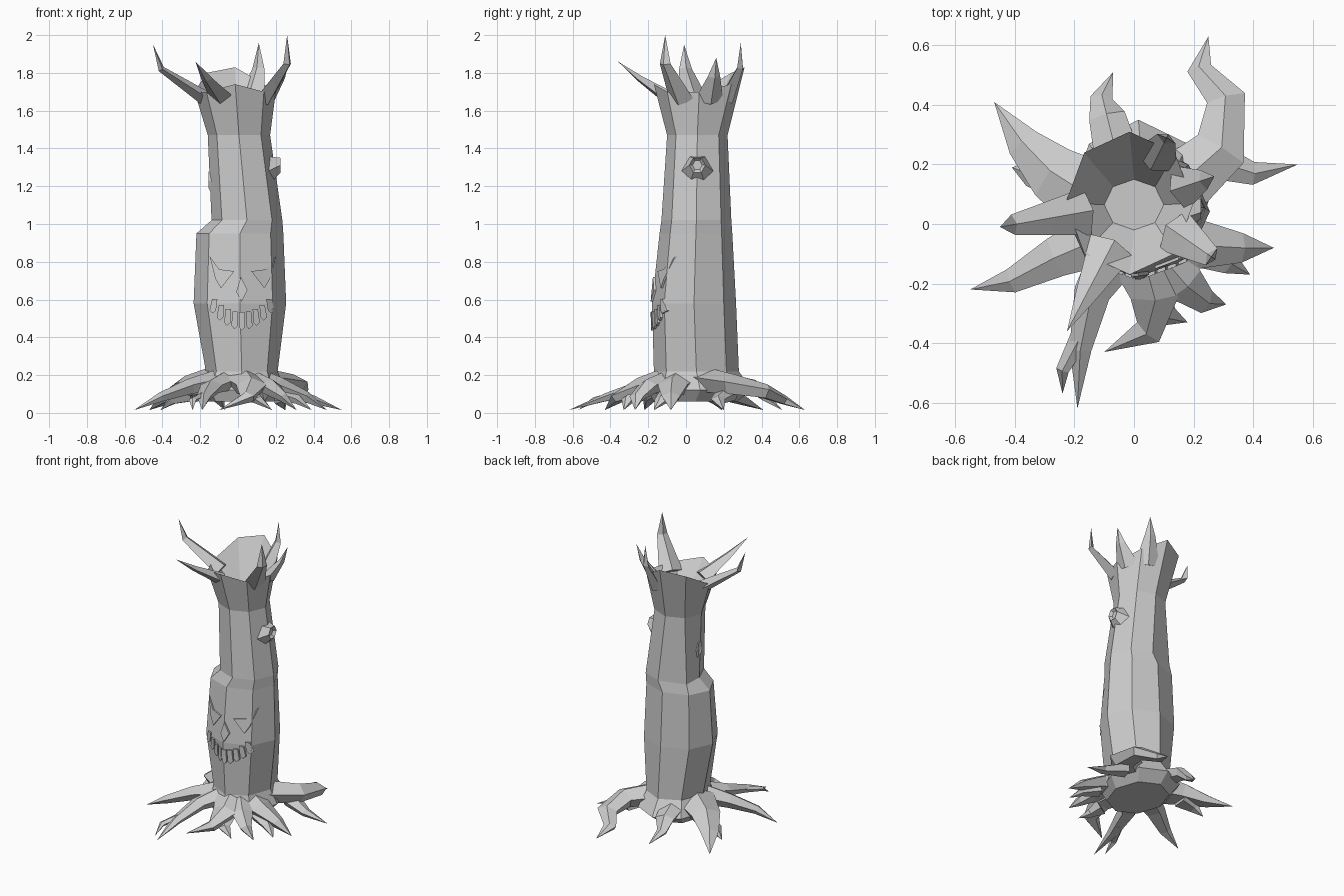
import bpy, bmesh
from math import cos, sin, pi
from mathutils import Vector
from mathutils.bvhtree import BVHTree

if "Cube" in bpy.data.objects:
    bpy.data.objects.remove(bpy.data.objects["Cube"])

UP = Vector((0, 0, 1))


def finish(name, bm):
    bmesh.ops.recalc_face_normals(bm, faces=bm.faces)
    me = bpy.data.meshes.new(name)
    bm.to_mesh(me)
    ob = bpy.data.objects.new(name, me)
    bpy.context.collection.objects.link(ob)
    return ob


def loft(bm, rings):
    """Skin a list of equal rings and cap both ends (a one-point end becomes a tip)."""
    rows = [[bm.verts.new(p) for p in r] for r in rings]
    for a, b in zip(rows, rows[1:]):
        n = len(a)
        for i in range(n):
            j = (i + 1) % n
            bm.faces.new((a[i], a[j], b[0]) if len(b) == 1 else (a[i], a[j], b[j], b[i]))
    for r in (rows[0], rows[-1]):
        if len(r) > 2:
            bm.faces.new(r)


def limb(name, pts, radius, sides=5, flat=0.6):
    """Limb through the points, tapering from radius to a sharp tip."""
    n = len(pts) - 1
    rings = []
    for i, p in enumerate(pts[:-1]):
        d = (pts[i + 1] - pts[max(i - 1, 0)]).normalized()
        side = d.cross(UP).normalized()
        up = side.cross(d)
        r = radius * (1 - 0.85 * i / n)
        ring = []
        for k in range(sides):
            a = 2 * pi * k / sides + pi / 2
            q = p + (side * cos(a) + up * sin(a) * flat) * r
            q.z = max(q.z, 0)
            ring.append(q)
        rings.append(ring)
    rings.append([pts[-1]])
    bm = bmesh.new()
    loft(bm, rings)
    return finish(name, bm)


def octagon(z, x0, x1, y0, y1):
    return [Vector(((x0 + x1) / 2 + (x1 - x0) / 2 * cos(k * pi / 4 - pi / 2),
                    (y0 + y1) / 2 + (y1 - y0) / 2 * sin(k * pi / 4 - pi / 2), z))
            for k in range(8)]


# trunk: eight-sided, with a bulging face and a hollow flared top
levels = [(.06, -.17, .19, -.17, .27), (.12, -.22, .25, -.20, .35),
          (.22, -.17, .21, -.17, .28), (.58, -.235, .255, -.18, .265),
          (.95, -.22, .24, -.14, .245), (1.02, -.14, .235, -.13, .24),
          (1.47, -.16, .17, -.10, .22)]
rings = [octagon(*l) for l in levels]
rings[5][5].x = -.135          # the bulge steps in on the front left only
rim = octagon(1.7, -.23, .20, -.17, .31)
for k, lift in {0: .04, 3: .04, 4: .13, 5: .1}.items():
    rim[k].z += lift
bm = bmesh.new()
loft(bm, rings + [rim, octagon(1.55, -.1, .1, -.02, .15)])
bm.normal_update()
tree = BVHTree.FromBMesh(bm)
trunk = finish("trunk", bm)

# pointed branches around the rim: tip, and how far out the upward bend sits
for x, y, z, bend in [(-.45, -.01, 1.95, .85), (-.225, -.36, 1.86, .6), (.26, -.11, 2, 1),
                      (.27, .16, 1.88, .7), (.11, .29, 1.96, .95)]:
    centre, tip = Vector((0, .07, 1.655)), Vector((x, y, z))
    out = Vector((x, y - .07, 0))
    base = centre + out.normalized() * .16
    elbow = base.lerp(tip, bend)
    elbow.z = base.z + (z - base.z) * .56
    limb("branch", [base, base.lerp(elbow, .5), elbow, tip], .08, 4, .5)


def root(width, top, *plan):
    """Root along a plan of (x, y) points, sinking from height top to the ground."""
    n = len(plan) - 1
    limb("root", [Vector((*p, top + (.015 - top) * (i / n) ** 1.4))
                  for i, p in enumerate(plan)], width)


# main roots, starting inside the trunk
for width, *plan in [
    (.10, (-.26, -.11), (-.41, -.19), (-.55, -.22)),
    (.14, (-.27, .17), (-.37, .27), (-.47, .41)),
    (.09, (-.09, .36), (-.11, .42), (-.07, .51)),
    (.12, (.29, .25), (.31, .42), (.22, .52), (.25, .63)),
    (.12, (.22, -.07), (.36, -.08), (.47, -.08)),
    (.10, (.17, -.20), (.24, -.26), (.31, -.27)),
    (.12, (.07, -.24), (.05, -.36), (-.10, -.43)),
    (.09, (-.14, -.23), (-.18, -.42), (-.19, -.62)),
]:
    start = tuple(c * .4 for c in plan[0])
    root(width, .17, start, *plan)

# side forks growing from the main roots
for width, *plan in [
    (.08, (-.25, .16), (-.35, .17), (-.41, .19)),
    (.07, (.25, .22), (.40, .17), (.55, .20)),
    (.07, (.22, -.08), (.32, -.13), (.39, -.17)),
    (.07, (.07, -.24), (.11, -.31), (.18, -.33)),
    (.04, (-.16, -.34), (-.24, -.49), (-.24, -.57)),
]:
    root(width, .10, *plan)


def plate(name, outline, out=0.01):
    """Raised carving: an (x, z) outline laid on the front of the trunk."""
    front, back = [], []
    for x, z in outline:
        hit = tree.ray_cast(Vector((x, -1, z)), Vector((0, 1, 0)))[0]
        y = hit.y if hit else 0.0
        front.append(Vector((x, y - out, z)))
        back.append(Vector((x, y + .02, z)))
    bm = bmesh.new()
    loft(bm, [back, front])
    return finish(name, bm)


# carved face, eyes mirrored about its centre line
eye = [(-.15, .83), (-.10, .76), (-.02, .75), (-.09, .66), (-.12, .71)]
plate("left_eye", eye)
plate("right_eye", [(.05 - x, z) for x, z in eye])
plate("nose", [(.015, .72), (.05, .65), (.02, .59), (-.01, .64)], .012)

# row of teeth along a grin
for i in range(9):
    t = i / 4 - 1
    x, z = .02 + .155 * t, .485 + .08 * t * t
    h = .05 - .012 * abs(t)
    top = x - .012 * t
    plate("tooth", [(top - .014, z + h), (top + .014, z + h),
                    (x + .018, z - h * .6), (x, z - h), (x - .016, z - h * .6)], .012)


def knot(name, centre, sx, w, h, depth):
    """Six-sided stub of a broken branch on a side of the trunk."""
    c = Vector(centre)

    def ring(d, s, lift):
        return [c + Vector((sx * d, w * s * cos(k * pi / 3), h * s * sin(k * pi / 3) + lift))
                for k in range(6)]
    bm = bmesh.new()
    loft(bm, [ring(-.03, 1, 0), ring(depth, .5, h * .35), ring(depth * .5, .3, h * .35)])
    return finish(name, bm)


# broken branch stubs
knot("right_knot", (.19, .06, 1.28), 1, .085, .09, .035)
knot("left_knot", (-.145, .07, 1.2), -1, .05, .10, .012)
